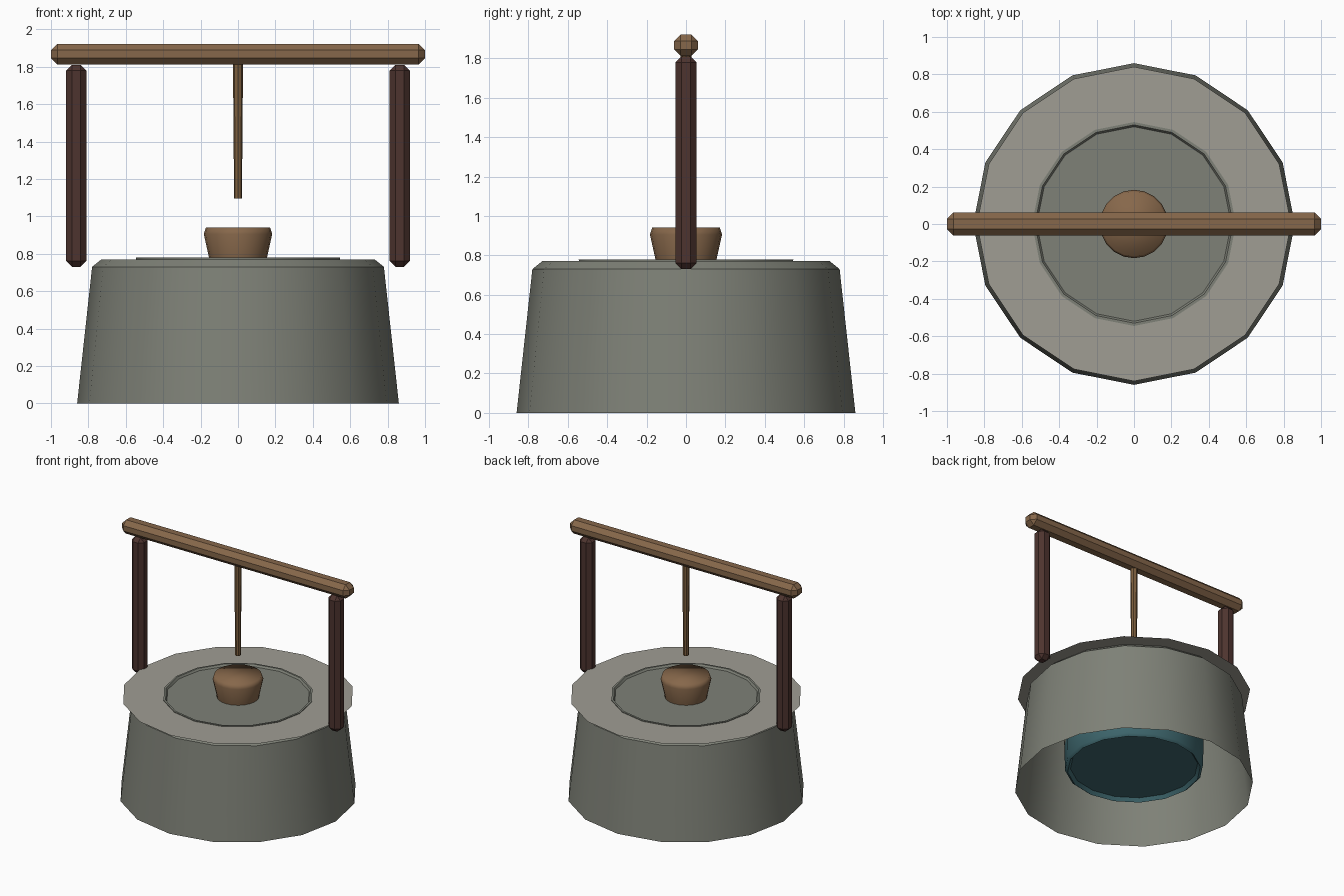
import bpy, bmesh, math

if "Cube" in bpy.data.objects:
    bpy.data.objects.remove(bpy.data.objects["Cube"], do_unlink=True)


def material(name, rgb):
    m = bpy.data.materials.new(name)
    m.use_nodes = True
    m.diffuse_color = (*rgb, 1)
    bsdf = m.node_tree.nodes["Principled BSDF"]
    bsdf.inputs["Base Color"].default_value = (*rgb, 1)
    bsdf.inputs["Roughness"].default_value = 0.9
    return m


STONE = material("grey stone", (0.21, 0.22, 0.185))
CAP = material("pale stone", (0.35, 0.34, 0.295))
WOOD = material("light wood", (0.24, 0.136, 0.069))
DARK_WOOD = material("dark wood", (0.075, 0.034, 0.028))
ROPE = material("rope tan", (0.205, 0.115, 0.048))
WATER = material("teal water", (0.05, 0.14, 0.16))


def finish(bm, name, mat, smooth=None):
    mesh = bpy.data.meshes.new(name)
    bm.to_mesh(mesh)
    bm.free()
    mesh.materials.append(mat)
    obj = bpy.data.objects.new(name, mesh)
    bpy.context.collection.objects.link(obj)
    if smooth:
        bpy.ops.object.select_all(action='DESELECT')
        obj.select_set(True)
        bpy.context.view_layer.objects.active = obj
        bpy.ops.object.shade_smooth_by_angle(angle=math.radians(smooth))
    return obj


def lathe(name, profile, mat, sides=16, cap_start=False, cap_end=False, smooth=None):
    """Spin (radius, height) points, listed bottom to top along the outside."""
    bm = bmesh.new()
    turn = [2 * math.pi * i / sides for i in range(sides)]
    rings = [[bm.verts.new((r * math.cos(a), r * math.sin(a), z)) for a in turn]
             for r, z in profile]
    for low, high in zip(rings, rings[1:]):
        for i in range(sides):
            j = (i + 1) % sides
            bm.faces.new((low[i], low[j], high[j], high[i]))
    if cap_start:
        bm.faces.new(rings[0][::-1])
    if cap_end:
        bm.faces.new(rings[-1])
    return finish(bm, name, mat, smooth)


def timber(name, size, centre, mat, chamfer=0.034):
    """Box with one chamfer on every edge."""
    bm = bmesh.new()
    bmesh.ops.create_cube(bm, size=1)
    bmesh.ops.scale(bm, vec=size, verts=bm.verts)
    bmesh.ops.translate(bm, vec=centre, verts=bm.verts)
    bmesh.ops.bevel(bm, geom=bm.edges[:], offset=chamfer, segments=1,
                    affect='EDGES', profile=0.5)
    return finish(bm, name, mat)


# Hollow outer wall, open underneath, with a chamfered top
lathe("outer_wall", [(0.86, 0), (0.78, 0.73), (0.73, 0.77)], STONE, smooth=30)

# Flat rim slab overhanging the wall
lathe("rim_slab", [(0.84, 0.774), (0.54, 0.774)], CAP)

# Inner shaft with a shallow lip and a closed top
lathe("inner_shaft", [(0.503, 0.36), (0.545, 0.78), (0.53, 0.78), (0.52, 0.765)],
      STONE, cap_end=True, smooth=30)

# Water basin below the shaft, recessed on its underside
lathe("water_basin", [(0.46, 0.176), (0.48, 0.148), (0.5, 0.165), (0.503, 0.36)],
      WATER, cap_start=True, cap_end=True, smooth=50)

# Bucket resting over the shaft
lathe("bucket", [(0.15, 0.74), (0.155, 0.78), (0.183, 0.905), (0.172, 0.94)],
      WOOD, sides=20, cap_start=True, cap_end=True, smooth=80)

# Frame: two posts and a crossbeam
for side, x in (("left", 0.865), ("right", -0.865)):
    timber(side + "_post", (0.108, 0.108, 1.08), (x, 0, 1.27), DARK_WOOD, 0.031)
timber("crossbeam", (2.0, 0.122, 0.11), (0, 0, 1.867), WOOD)

# Tapered rope hanging from the beam
lathe("rope", [(0.021, 1.095), (0.027, 1.83)], ROPE, sides=8,
      cap_start=True, cap_end=True)
